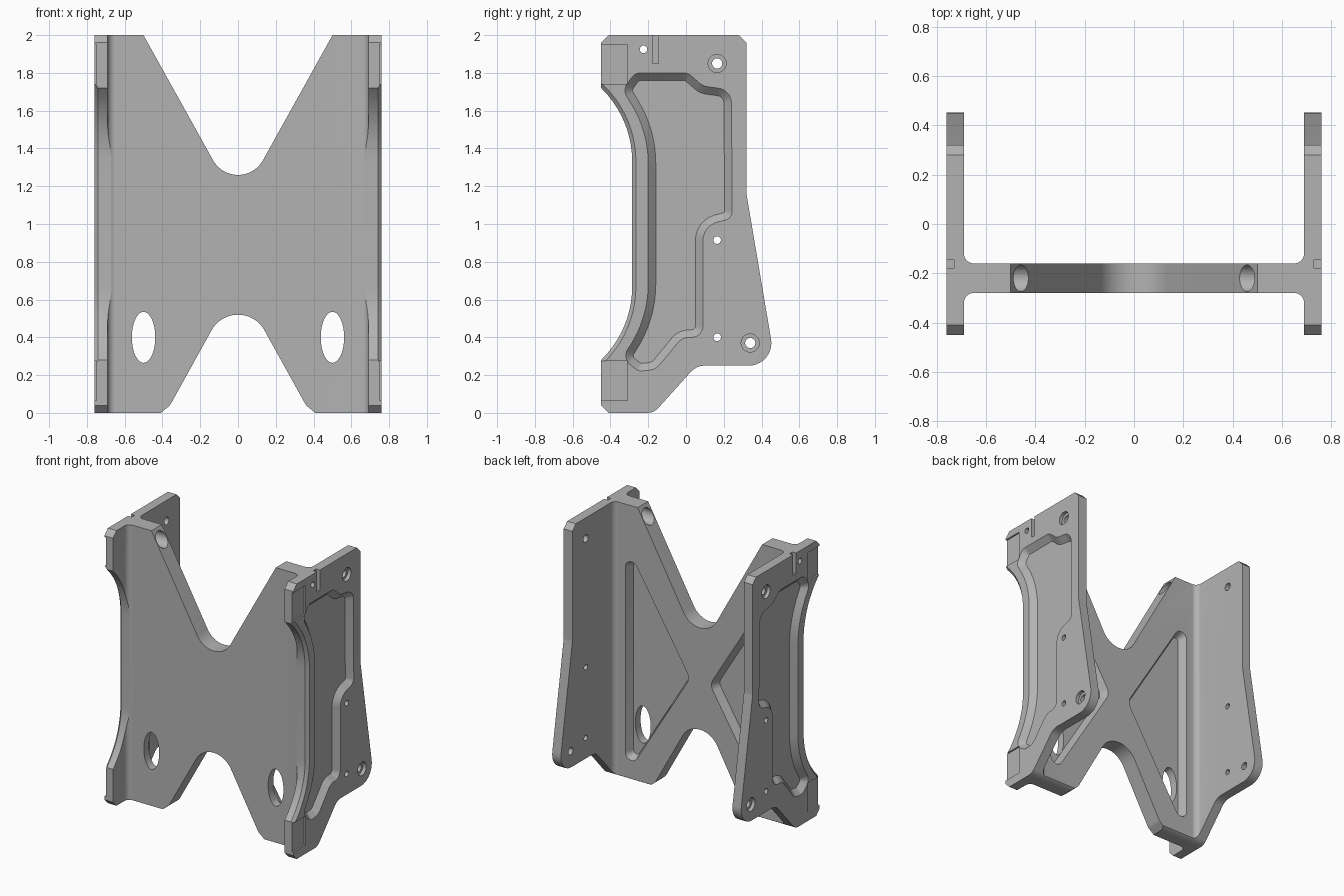
import bpy, bmesh, math
from mathutils import Vector

if "Cube" in bpy.data.objects:
    bpy.data.objects.remove(bpy.data.objects["Cube"], do_unlink=True)

grey = bpy.data.materials.new("plain_grey")
grey.use_nodes = True
grey.diffuse_color = (0.45, 0.45, 0.45, 1)
grey.node_tree.nodes["Principled BSDF"].inputs["Base Color"].default_value = (0.45, 0.45, 0.45, 1)


def rounded(corners, steps=10):
    """Closed loop from corners (u, v[, radius])."""
    loop = []
    for i, c in enumerate(corners):
        p = Vector(c[:2])
        if len(c) < 3:
            loop.append(p)
            continue
        a = (Vector(corners[i - 1][:2]) - p).normalized()
        b = (Vector(corners[(i + 1) % len(corners)][:2]) - p).normalized()
        half = a.angle(b) / 2
        centre = p + (a + b).normalized() * (c[2] / math.sin(half))
        start = p + a * (c[2] / math.tan(half)) - centre
        end = p + b * (c[2] / math.tan(half)) - centre
        sweep = math.atan2(start.x * end.y - start.y * end.x, start.dot(end))
        for k in range(steps + 1):
            t = sweep * k / steps
            loop.append(centre + Vector((start.x * math.cos(t) - start.y * math.sin(t),
                                         start.x * math.sin(t) + start.y * math.cos(t))))
    return loop


def inset(loop, dist):
    """Move a loop inward by dist (outward when negative)."""
    n = len(loop)
    area = sum(loop[i - 1].x * loop[i].y - loop[i].x * loop[i - 1].y for i in range(n))
    s = 1 if area > 0 else -1
    out = []
    for i, p in enumerate(loop):
        a = (p - loop[i - 1]).normalized()
        b = (loop[(i + 1) % n] - p).normalized()
        na, nb = Vector((-a.y, a.x)) * s, Vector((-b.y, b.x)) * s
        out.append(p + (na + nb) * (dist / (1 + na.dot(nb))))
    return out


def oval(u, v, a, b, n=40):
    return [Vector((u + a * math.cos(math.tau * k / n), v + b * math.sin(math.tau * k / n)))
            for k in range(n)]


def loft(name, axis, layers):
    """Solid through (depth, loop) layers stacked along an axis."""
    place = {"x": lambda d, p: (d, p.x, p.y), "y": lambda d, p: (p.x, d, p.y),
             "z": lambda d, p: (p.x, p.y, d)}[axis]
    bm = bmesh.new()
    rings = [[bm.verts.new(place(d, p)) for p in loop] for d, loop in layers]
    bm.faces.new(rings[0])
    bm.faces.new(rings[-1])
    for r, s in zip(rings, rings[1:]):
        for i in range(len(r)):
            bm.faces.new((r[i - 1], r[i], s[i], s[i - 1]))
    bmesh.ops.recalc_face_normals(bm, faces=bm.faces)
    me = bpy.data.meshes.new(name)
    bm.to_mesh(me)
    bm.free()
    me.materials.append(grey)
    ob = bpy.data.objects.new(name, me)
    bpy.context.collection.objects.link(ob)
    return ob


def prism(name, axis, lo, hi, loop):
    return loft(name, axis, [(lo, loop), (hi, loop)])


def rect(u0, v0, u1, v1):
    return rounded([(u0, v0), (u1, v0), (u1, v1), (u0, v1)])


# half of the H-shaped section, filleted where the web meets the side plate
frame = prism("bracket_frame", "z", -0.1, 2.1, rounded([
    (0, -0.28), (0.69, -0.28, 0.04), (0.69, -0.5), (0.76, -0.5),
    (0.76, 0.5), (0.69, 0.5), (0.69, -0.16, 0.04), (0, -0.16)]))
bpy.context.view_layer.objects.active = frame
frame.select_set(True)


def combine(tool, operation="DIFFERENCE"):
    tool.hide_render = True
    mod = frame.modifiers.new("cut", "BOOLEAN")
    mod.operation, mod.solver, mod.object = operation, "EXACT", tool
    bpy.ops.object.modifier_apply(modifier=mod.name)
    bpy.data.objects.remove(tool, do_unlink=True)


# side plate outline
combine(prism("side_outline", "x", -0.2, 0.9, rounded([
    (-0.45, 0.04), (-0.41, 0), (-0.17, 0, 0.08), (0.055, 0.25, 0.1), (0.474, 0.25, 0.12),
    (0.32, 1.16, 0.1), (0.32, 1.96), (0.28, 2), (-0.41, 2), (-0.45, 1.96), (-0.45, 1.72),
    (-0.285, 1.555, 0.54), (-0.285, 0.445, 0.54), (-0.45, 0.28)])), "INTERSECT")

# upper and lower notches in the web
combine(prism("upper_notch", "y", -0.6, 0.6, rounded(
    [(-0.556, 2.1), (0, 1.1, 0.151), (0.556, 2.1)], 24)))
combine(prism("lower_notch", "y", -0.6, 0.6, rounded(
    [(0.53, -0.1), (0.36, 0.04, 0.08), (0, 0.69, 0.16), (-0.36, 0.04, 0.08), (-0.53, -0.1)], 16)))

# chamfer on the outer edge of the concave front
bow = rounded([(-0.55, 1.82), (-0.285, 1.555, 0.54), (-0.285, 0.445, 0.54), (-0.55, 0.18)])
combine(loft("front_chamfer", "x", [(0.73, inset(bow, 0.01)), (0.78, inset(bow, -0.04))]))

# tapered pocket in the outer face of the side plate
pocket = rounded([
    (-0.2, 1.49, 0.6), (-0.335, 1.71, 0.06), (-0.27, 1.8, 0.06), (0.01, 1.8, 0.06),
    (0.09, 1.73, 0.08), (0.24, 1.71, 0.08), (0.245, 1.03, 0.05), (0.09, 0.99, 0.1),
    (0.09, 0.4, 0.06), (-0.02, 0.4, 0.08), (-0.16, 0.23, 0.08), (-0.25, 0.22, 0.05),
    (-0.34, 0.29, 0.06), (-0.2, 0.5, 0.6)], 8)
combine(loft("side_pocket", "x", [(0.72, inset(pocket, 0.04)), (0.77, inset(pocket, -0.01))]))

# triangular pocket in the back of the web
triangle = rounded([(0.6, 1.72, 0.05), (0.08, 0.87, 0.08), (0.6, 0.02, 0.05)])
combine(loft("web_pocket", "y", [(-0.22, inset(triangle, 0.025)), (-0.15, inset(triangle, -0.004))]))
combine(prism("web_oval", "y", -0.5, 0.1, oval(0.5, 0.4, 0.062, 0.135)))

# shallow seats at the front corners, and the slot at the top
for z0, z1 in ((1.74, 1.95), (0.065, 0.275)):
    combine(prism("corner_seat", "x", 0.748, 0.8, rect(-0.5, z0, -0.31, z1)))
combine(prism("top_slot", "x", 0.73, 0.8, rect(-0.178, 1.85, -0.146, 2.1)))

# pin holes, counterbored bolt holes and the cross bore through the web
for y, z in ((-0.225, 1.925), (0.165, 0.915), (0.165, 0.4)):
    combine(prism("pin_hole", "x", 0.3, 0.9, oval(y, z, 0.02, 0.02, 24)))
for y, z in ((0.165, 1.85), (0.34, 0.37)):
    combine(prism("bolt_hole", "x", 0.6, 0.9, oval(y, z, 0.027, 0.027, 28)))
    combine(prism("bolt_head", "x", 0.735, 0.9, oval(y, z, 0.048, 0.048, 28)))
combine(prism("cross_bore", "x", 0.3, 0.58, oval(-0.22, 1.925, 0.054, 0.054, 32)))

# open the centre face and mirror to the other side
bm = bmesh.new()
bm.from_mesh(frame.data)
middle = [f for f in bm.faces if all(abs(v.co.x) < 0.0001 for v in f.verts)]
bmesh.ops.delete(bm, geom=middle, context="FACES")
bm.to_mesh(frame.data)
bm.free()
mirror = frame.modifiers.new("mirror", "MIRROR")
mirror.use_clip = True
bpy.ops.object.modifier_apply(modifier=mirror.name)
bpy.ops.object.shade_smooth_by_angle(angle=math.radians(25))
